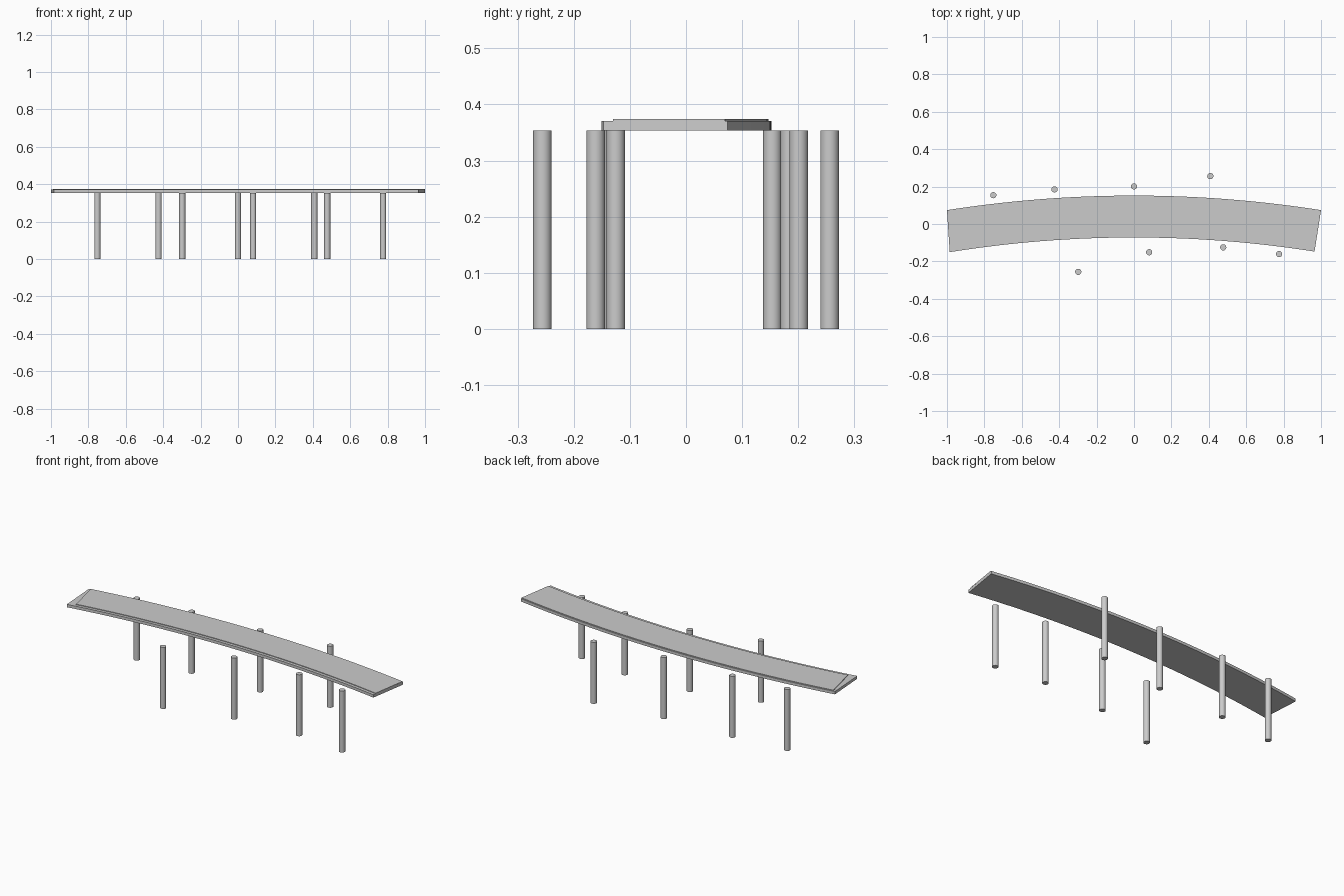
import bpy, bmesh
from math import sqrt

if "Cube" in bpy.data.objects:
    bpy.data.objects.remove(bpy.data.objects["Cube"])

R = 6.45          # radius of the outer (back) curve of the deck
DECK_Z, DECK_TOP, PLATE_TOP = 0.354, 0.3705, 0.374
STEPS = 32


def arc(crest, radius, x0, x1):
    """Points along a shallow arc whose highest y is 'crest' at x = 0."""
    pts = []
    for i in range(STEPS + 1):
        x = x0 + (x1 - x0) * i / STEPS
        pts.append((x, crest - radius + sqrt(radius * radius - x * x)))
    return pts


def finish(obj):
    bpy.ops.object.select_all(action='DESELECT')
    obj.select_set(True)
    bpy.context.view_layer.objects.active = obj
    bpy.ops.object.shade_smooth_by_angle(angle=0.6)


def curved_slab(name, front, back, z0, z1):
    """Closed slab between a front and a back arc."""
    bm = bmesh.new()
    rings = []
    for (fx, fy), (bx, by) in zip(front, back):
        rings.append([bm.verts.new(p) for p in
                      ((fx, fy, z0), (bx, by, z0), (bx, by, z1), (fx, fy, z1))])
    for a, b in zip(rings, rings[1:]):
        for k in range(4):
            n = (k + 1) % 4
            bm.faces.new((a[k], a[n], b[n], b[k]))
    bm.faces.new(rings[0])
    bm.faces.new(rings[-1])
    bmesh.ops.recalc_face_normals(bm, faces=bm.faces)
    mesh = bpy.data.meshes.new(name)
    bm.to_mesh(mesh)
    bm.free()
    obj = bpy.data.objects.new(name, mesh)
    bpy.context.collection.objects.link(obj)
    finish(obj)


# Curved deck
curved_slab("deck", arc(-0.072, R - 0.224, -0.985, 0.965),
            arc(0.152, R, -1.0, 1.0), DECK_Z, DECK_TOP)

# Thin raised surface, set in mainly along the front and left end
curved_slab("deck_surface", arc(-0.055, R - 0.205, -0.942, 0.968),
            arc(0.147, R - 0.005, -0.988, 0.999), DECK_TOP, PLATE_TOP)

# Round piers standing beside the deck
back_piers = [(-0.752, 0.154), (-0.425, 0.185), (0.0, 0.201), (0.408, 0.256)]
front_piers = [(-0.298, -0.256), (0.081, -0.151), (0.477, -0.125), (0.776, -0.161)]
for side, piers in (("back", back_piers), ("front", front_piers)):
    for i, (x, y) in enumerate(piers, 1):
        bpy.ops.mesh.primitive_cylinder_add(vertices=32, radius=0.0165, depth=DECK_Z,
                                            location=(x, y, DECK_Z / 2))
        pier = bpy.context.object
        pier.name = f"{side}_pier_{i}"
        finish(pier)
